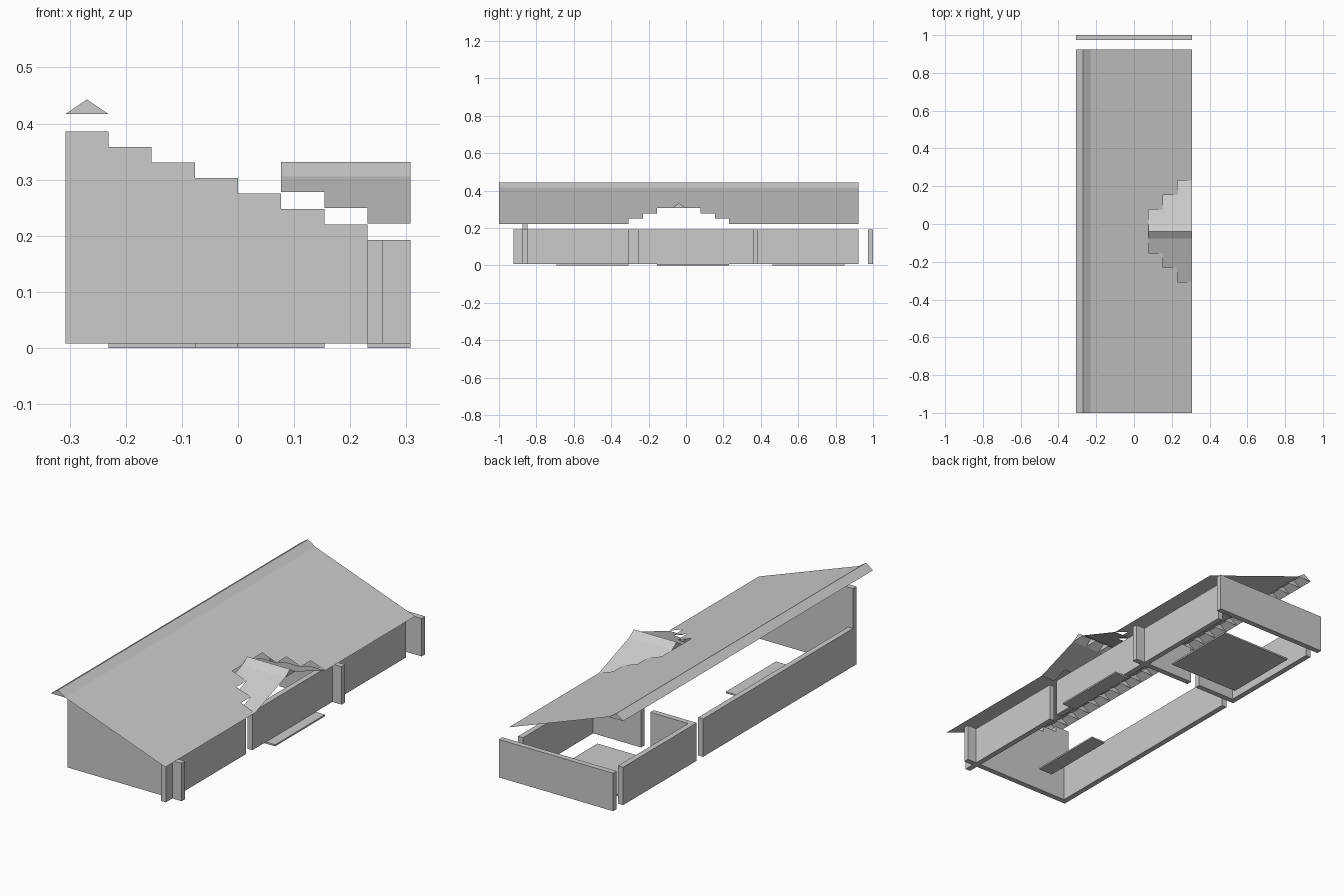
import bpy, bmesh

if "Cube" in bpy.data.objects:
    bpy.data.objects.remove(bpy.data.objects["Cube"])

U = 1 / 13          # one grid cell
T = 0.35            # wall thickness, in cells
Z0, Z1 = 0.1, 2.5   # wall bottom and top
EAVE, S = 2.885, 0.362   # eave height and rise per cell
CAP = 0.34          # ridge cap height


def finish(name, bm):
    bmesh.ops.remove_doubles(bm, verts=bm.verts, dist=1e-5)
    bmesh.ops.scale(bm, vec=(U, U, U), verts=bm.verts)
    mesh = bpy.data.meshes.new(name)
    bm.to_mesh(mesh)
    bm.free()
    obj = bpy.data.objects.new(name, mesh)
    bpy.context.collection.objects.link(obj)


def face(bm, pts):
    return bm.faces.new([bm.verts.new(p) for p in pts])


def box(name, x0, x1, y0, y1, z0=Z0, z1=Z1):
    bm = bmesh.new()
    bmesh.ops.create_cube(bm, size=1)
    for v in bm.verts:
        v.co = (x1 if v.co.x > 0 else x0, y1 if v.co.y > 0 else y0,
                z1 if v.co.z > 0 else z0)
    finish(name, bm)


def sheet(name, cells, height):
    """Thin roof sheet covering the listed grid cells."""
    bm = bmesh.new()
    for i, j in cells:
        face(bm, [(x, y, height(x, y)) for x, y in
                  ((i, j), (i + 1, j), (i + 1, j + 1), (i, j + 1))])
    finish(name, bm)


def ridge_cap(name, start, count, place):
    """Row of open-bottomed peaked tiles, with a triangle at every joint."""
    bm = bmesh.new()
    for k in range(start, start + count + 1):
        a, b, c = place(k, 0, 0), place(k, 0.5, CAP), place(k, 1, 0)
        face(bm, (a, b, c))
        if k < start + count:
            a2, b2, c2 = place(k + 1, 0, 0), place(k + 1, 0.5, CAP), place(k + 1, 1, 0)
            face(bm, (a, b, b2, a2))
            face(bm, (b, c, c2, b2))
    finish(name, bm)


# Floor slabs
box("back_floor_slab", -3, 2, 6, 11, 0, Z0)
box("porch_slab", 3, 4, -2, 3, 0, Z0)
box("front_floor_slab", -1, 0, -9, -4, 0, Z0)

# Long walls, with gaps for the doorways
box("left_wall_front", -4, -4 + T, -11 - T, 4)
box("left_wall_back", -4, -4 + T, 5 - T, 12)
box("right_wall_front", 3, 3 + T, -12, -4)
box("right_wall_back", 3, 3 + T, -4 + 1 - T, 12)

# Cross walls
box("back_wall", -4, 4, 13 - T, 13)
box("partition_left", -4, -1, 5 - T, 5)
box("partition_right", -T, 4, 5 - T, 5)

# Front wall with a stepped top
profile = [(4, Z0)]
for k in range(8):
    top = Z1 + 0.36 * k
    profile += [(4 - k, top), (3 - k, top)]
profile.append((-4, Z0))
bm = bmesh.new()
f = face(bm, [(x, -11 - T, z) for x, z in profile])
ext = bmesh.ops.extrude_face_region(bm, geom=[f], use_keep_orig=True)
bmesh.ops.translate(bm, vec=(0, T, 0),
                    verts=[g for g in ext["geom"] if isinstance(g, bmesh.types.BMVert)])
bmesh.ops.recalc_face_normals(bm, faces=bm.faces)
finish("front_stepped_wall", bm)

# Main roof slope, with a stepped opening for the dormer
hole = [(i, j) for i in (1, 2, 3) for j in range(-1 - i, i)]
slope = [(i, j) for i in range(-3, 4) for j in range(-13, 12) if (i, j) not in hole]
sheet("main_roof", slope, lambda x, y: EAVE + S * (4 - x))
ridge_cap("main_ridge", -13, 25, lambda k, t, h: (-4 + t, k, EAVE + 7 * S + h))

# Dormer roof
sheet("dormer_roof_back", [c for c in hole if c[1] >= 0],
      lambda x, y: EAVE + S * (3 - y))
sheet("dormer_roof_front", [c for c in hole if c[1] < -1],
      lambda x, y: EAVE + S * (4 + y))
ridge_cap("dormer_ridge", 1, 3, lambda k, t, h: (k, t - 1, EAVE + 3 * S + h))
